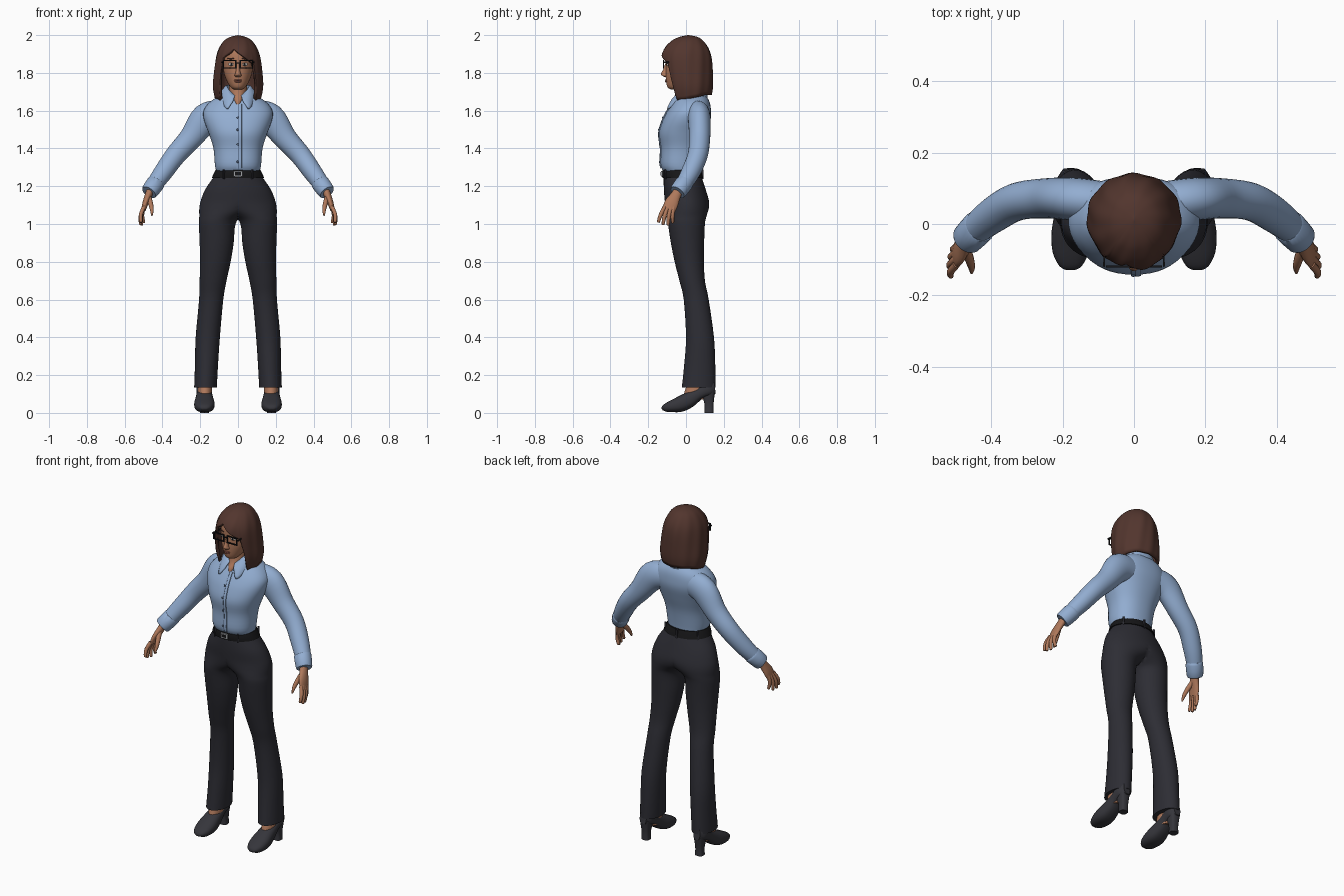
import bpy, bmesh, math
from mathutils import Vector, Matrix

if "Cube" in bpy.data.objects:
    bpy.data.objects.remove(bpy.data.objects["Cube"])

def mat(name, c):
    m = bpy.data.materials.new(name)
    m.diffuse_color = (*c, 1)
    m.use_nodes = True
    m.node_tree.nodes["Principled BSDF"].inputs["Base Color"].default_value = m.diffuse_color
    return m

SKIN = mat("tan_skin", (0.43, 0.19, 0.105))
HAIR = mat("brown_hair", (0.085, 0.036, 0.027))
SHIRT = mat("blue_shirt", (0.29, 0.42, 0.64))
PANTS = mat("charcoal_cloth", (0.026, 0.026, 0.034))
SHOE = mat("dark_leather", (0.036, 0.036, 0.044))
BLACK = mat("black", (0.008, 0.008, 0.009))
METAL = mat("grey_metal", (0.35, 0.36, 0.38))
LIPS = mat("rose_lips", (0.33, 0.11, 0.08))
WHITE = mat("eye_white", (0.6, 0.57, 0.54))
SEAM = mat("slate_button", (0.09, 0.13, 0.21))

def finish(name, bm, material, mirror=False, solid=0.0, recalc=True, angle=45):
    if recalc:
        bmesh.ops.recalc_face_normals(bm, faces=bm.faces)
    me = bpy.data.meshes.new(name)
    bm.to_mesh(me)
    bm.free()
    me.materials.append(material)
    ob = bpy.data.objects.new(name, me)
    bpy.context.collection.objects.link(ob)
    bpy.ops.object.select_all(action='DESELECT')
    ob.select_set(True)
    bpy.context.view_layer.objects.active = ob
    bpy.ops.object.shade_smooth_by_angle(angle=math.radians(angle))
    if solid:
        s = ob.modifiers.new("thickness", 'SOLIDIFY')
        s.thickness, s.offset = solid, -1
    if mirror:
        ob.modifiers.new("mirror", 'MIRROR').merge_threshold = 0.0005
    return ob

def smooth(rows, k):
    """Catmull-Rom resampling of rows of numbers."""
    out, n = [], len(rows)
    for i in range(n - 1):
        a, b, c, d = (rows[max(0, min(n - 1, i + o))] for o in (-1, 0, 1, 2))
        for s in range(k):
            t = s / k
            out.append([0.5 * (2*q + (r - p)*t + (2*p - 5*q + 4*r - w)*t*t + (3*q - p - 3*r + w)*t**3)
                        for p, q, r, w in zip(a, b, c, d)])
    return out + [list(rows[-1])]

def skin_rings(bm, rings, cap=True):
    vs = [[bm.verts.new(p) for p in r] for r in rings]
    n = len(vs[0])
    for a, b in zip(vs, vs[1:]):
        for i in range(n):
            bm.faces.new((a[i], a[(i+1) % n], b[(i+1) % n], b[i]))
    if cap:
        bm.faces.new(vs[0])
        bm.faces.new(vs[-1])

def power(c, p):
    return math.copysign(abs(c) ** (2 / p), c)

def loft(name, rows, material, k=4, n=36, p=2.0, half=False, mirror=False):
    """Stack of level sections: z, centre x, half width, front y, back y."""
    bm, rings = bmesh.new(), []
    for z, cx, rx, f, b in smooth(rows, k):
        ring = []
        for i in range(n):
            a = 2 * math.pi * i / n
            x = cx + rx * power(math.cos(a), p)
            ring.append((max(x, 0) if half else x, (f+b)/2 + (b-f)/2 * power(math.sin(a), p), z))
        rings.append(ring)
    skin_rings(bm, rings)
    if half:  # drop the wall on the mirror plane
        bmesh.ops.recalc_face_normals(bm, faces=bm.faces)
        wall = [f for f in bm.faces if all(abs(v.co.x) < 1e-6 for v in f.verts)]
        bmesh.ops.delete(bm, geom=wall, context='FACES')
    return finish(name, bm, material, mirror, recalc=not half)

def tube(name, rows, material, k=4, n=20, ref=(0, 1, 0), mirror=False, p=2.0):
    """Swept section: x, y, z, radius along ref, radius across."""
    pts = smooth(rows, k)
    bm, rings = bmesh.new(), []
    for i, q in enumerate(pts):
        t = (Vector(pts[min(i+1, len(pts)-1)][:3]) - Vector(pts[max(i-1, 0)][:3])).normalized()
        r = Vector(ref)
        u = (r - t * r.dot(t)).normalized()
        w = t.cross(u)
        rings.append([Vector(q[:3]) + u * q[3] * power(math.cos(2*math.pi*j/n), p)
                      + w * q[4] * power(math.sin(2*math.pi*j/n), p) for j in range(n)])
    skin_rings(bm, rings)
    return finish(name, bm, material, mirror)

def box(name, c, size, material, mirror=False, rot=0):
    bm = bmesh.new()
    bmesh.ops.create_cube(bm, size=1, matrix=Matrix.Translation(c) @ Matrix.Rotation(rot, 4, 'Z')
                          @ Matrix.Diagonal((*size, 1)))
    return finish(name, bm, material, mirror)

def blob(name, c, size, material, mirror=False, rot=0):
    bm = bmesh.new()
    bmesh.ops.create_uvsphere(bm, u_segments=16, v_segments=10, radius=1,
                              matrix=Matrix.Translation(c) @ Matrix.Rotation(rot, 4, 'Z')
                              @ Matrix.Diagonal((*size, 1)))
    return finish(name, bm, material, mirror)

def sheet(name, fn, cols, rows, material, thick, closed):
    """Sheet around the vertical axis, fn(u, v), v running downward."""
    bm = bmesh.new()
    g = [[bm.verts.new(fn(i / cols, j / rows)) for j in range(rows + 1)]
         for i in range(cols if closed else cols + 1)]
    for i in range(cols):
        a, b = g[i], g[(i + 1) % len(g)]
        for j in range(rows):
            bm.faces.new((a[j], a[j+1], b[j+1], b[j]))
    bmesh.ops.remove_doubles(bm, verts=bm.verts, dist=1e-5)
    return finish(name, bm, material, solid=thick, recalc=False, angle=60)

# Trousers: one leg with half the hips, mirrored
loft("trousers", [
    (1.275, 0, .112, -.115, .07), (1.24, 0, .135, -.118, .085), (1.18, 0, .175, -.117, .105),
    (1.12, 0, .198, -.112, .122), (1.08, .04, .165, -.106, .12), (1.04, .09, .115, -.1, .108),
    (1.0, .11, .097, -.095, .1), (.9, .113, .09, -.08, .096), (.8, .12, .081, -.06, .095),
    (.7, .132, .071, -.035, .1), (.6, .142, .064, -.012, .12), (.4, .16, .064, 0, .148),
    (.25, .167, .061, -.01, .155), (.135, .172, .06, -.022, .157)],
    PANTS, n=48, half=True, mirror=True)

# Belt, buckle and loops
loft("belt", [(1.243, 0, .139, -.125, .09), (1.265, 0, .13, -.127, .084), (1.285, 0, .12, -.124, .077)],
     BLACK, k=2, n=48)
box("buckle", (0, -.129, 1.266), (.045, .008, .03), METAL)
box("buckle_inset", (0, -.1335, 1.266), (.03, .002, .016), BLACK)
for a in (-55, -125, 35, 90, 145):
    r = math.radians(a)
    box("belt_loop", (.132 * math.cos(r), -.021 + .108 * math.sin(r), 1.263), (.008, .012, .05), PANTS,
        rot=r + math.pi / 2)

# Shirt body with placket and buttons
TORSO = [(1.27, 0, .112, -.112, .066), (1.31, 0, .122, -.134, .07), (1.4, 0, .13, -.133, .085),
         (1.48, 0, .155, -.142, .11), (1.55, 0, .18, -.123, .13), (1.6, 0, .182, -.098, .132),
         (1.645, 0, .15, -.07, .125), (1.68, 0, .095, -.05, .105), (1.70, 0, .06, -.035, .08)]
loft("shirt_body", TORSO, SHIRT, n=48, p=2.25)
front = [(r[0], r[3]) for r in smooth(TORSO, 4) if 1.285 < r[0] < 1.64]
tube("placket", [(.006, y - .001, z, .014, .004) for z, y in front], SHIRT, k=1, n=12, ref=(1, 0, 0), p=4)
tube("placket_seam", [(.004, y - .004, z, .002, .002) for z, y in front], SEAM, k=1, n=6, ref=(1, 0, 0))
for zb in (1.34, 1.42, 1.5, 1.57):
    y = min(front, key=lambda q: abs(q[0] - zb))
    blob("button", (-.002, y[1] - .005, y[0]), (.006, .004, .006), SEAM)

# Sleeves and cuffs
tube("sleeve", [(.09, .06, 1.58, .06, .075), (.17, .07, 1.558, .06, .08), (.25, .072, 1.455, .056, .062),
                (.33, .062, 1.365, .053, .055), (.395, .025, 1.275, .05, .05), (.445, -.015, 1.205, .042, .043)],
     SHIRT, k=5, n=28, mirror=True)
tube("cuff", [(.432, -.006, 1.222, .044, .045), (.436, -.009, 1.216, .048, .048),
              (.468, -.042, 1.172, .045, .045), (.471, -.045, 1.168, .038, .038)],
     SHIRT, k=2, n=28, mirror=True)

# Hands
tube("palm", [(.462, -.035, 1.185, .024, .02), (.475, -.055, 1.15, .028, .019), (.49, -.077, 1.11, .037, .016),
              (.5, -.09, 1.075, .034, .012)], SKIN, mirror=True)
for nm, y0, tip in (("index", -.113, (.514, -.147, 1.008)), ("middle", -.097, (.516, -.122, .995)),
                    ("ring", -.08, (.51, -.095, .992)), ("little", -.065, (.498, -.07, 1.005))):
    b = Vector((.498, y0, 1.09))
    e = Vector(tip)
    m = (b + e) / 2 + Vector((.009, -.004, 0))
    tube(nm + "_finger", [(*b, .011, .011), (*m, .0105, .0105), (*(e * .9 + m * .1), .008, .008), (*e, .003, .003)],
         SKIN, k=3, n=10, mirror=True)
tube("thumb", [(.475, -.06, 1.15, .015, .014), (.463, -.095, 1.11, .014, .013), (.456, -.12, 1.075, .011, .01),
               (.456, -.137, 1.045, .004, .004)], SKIN, k=3, n=12, mirror=True)

# Ankles, shoes and heels
loft("ankle", [(.07, .176, .036, -.02, .1), (.12, .175, .037, -.005, .11), (.2, .172, .036, .02, .11)],
     SKIN, k=2, n=20, mirror=True)
shoe = [(-.126, .012, .022, .012), (-.115, .006, .043, .033), (-.08, .003, .064, .05), (-.03, .005, .088, .054),
        (.02, .03, .112, .047), (.07, .07, .135, .041), (.12, .088, .17, .04), (.153, .1, .17, .022)]
tube("shoe", [(.178, y, (a + b) / 2, w, (b - a) / 2) for y, a, b, w in shoe], SHOE, n=24, ref=(1, 0, 0),
     mirror=True, p=2.5)
loft("heel", [(0, .178, .024, .098, .146), (.05, .178, .023, .097, .146), (.12, .178, .034, .075, .155)],
     SHOE, n=20, p=3, mirror=True)

# Neck and head
loft("neck", [(1.62, 0, .01, -.086, .02), (1.65, 0, .03, -.078, .05), (1.68, 0, .045, -.06, .06),
              (1.72, 0, .048, -.05, .06), (1.77, 0, .05, -.045, .06)], SKIN)
loft("head", [(1.712, 0, .02, -.08, -.04), (1.722, 0, .036, -.096, -.01), (1.745, 0, .053, -.104, .03),
              (1.79, 0, .072, -.108, .07), (1.84, 0, .08, -.107, .09), (1.9, 0, .083, -.105, .1),
              (1.95, 0, .07, -.08, .09), (1.975, 0, .03, -.03, .05)], SKIN)
loft("nose", [(1.778, 0, .012, -.112, -.09), (1.787, 0, .019, -.129, -.09), (1.797, 0, .014, -.132, -.09),
              (1.82, 0, .01, -.12, -.09), (1.85, 0, .008, -.11, -.09)], SKIN, k=3, n=16)
blob("upper_lip", (0, -.105, 1.762), (.022, .006, .004), LIPS)
blob("lower_lip", (0, -.104, 1.754), (.018, .007, .005), LIPS)
blob("eye", (.036, -.096, 1.845), (.016, .006, .008), WHITE, True, .3)
blob("iris", (.035, -.1, 1.845), (.007, .004, .007), BLACK, True, .3)
blob("eyebrow", (.038, -.096, 1.876), (.02, .006, .004), HAIR, True, .35)

# Glasses
for z in (1.826, 1.865):
    box("glasses_rim", (.044, -.119, z), (.064, .006, .006), BLACK, True)
for x in (.012, .076):
    box("glasses_side", (x, -.119, 1.8455), (.006, .006, .044), BLACK, True)
box("glasses_bridge", (0, -.12, 1.853), (.022, .006, .006), BLACK)
box("glasses_temple", (.081, -.06, 1.856), (.005, .12, .008), BLACK, True, .06)

# Collar: open band whose lower edge drops into two points
def collar(u, v):
    a = math.radians(14 + 332 * u)
    d = min(a, 2 * math.pi - a)
    w = math.exp(-((d - .6) / .33) ** 2)
    fr = max(0, math.cos(a))
    top = Vector((.063 * math.sin(a), .015 - .068 * math.cos(a), 1.735 - .055 * fr ** 2))
    low = Vector((.105 * math.sin(a), .025 - .09 * math.cos(a) - .05 * w, 1.665 - .055 * w))
    return top.lerp(low, v) + Vector((math.sin(a), -math.cos(a), 0)) * .008 * math.sin(v * math.pi)
sheet("collar", collar, 60, 6, SHIRT, .007, False)

# Hair: bob with side-parted fringe; each column falls to its own length
SHAPE = smooth([(2.0, 0, .01, .015), (1.99, .042, -.035, .062), (1.97, .074, -.075, .092), (1.93, .101, -.115, .12),
                (1.88, .117, -.131, .135), (1.8, .128, -.122, .141), (1.72, .132, -.105, .141),
                (1.64, .115, -.08, .125)], 8)
def section(z):
    for a, b in zip(SHAPE, SHAPE[1:]):
        if z >= b[0]:
            t = (a[0] - z) / (a[0] - b[0])
            return [p + (q - p) * t for p, q in zip(a, b)][1:]
    return SHAPE[-1][1:]

def hair(u, v):
    a = 2 * math.pi * u
    s = a if a < math.pi else a - 2 * math.pi
    d = abs(s)
    fringe = 1.93 - .085 * abs(s + .22) ** .9
    side = 1.655 + .028 * min(1, max(0, (d - 1.2) / 1.2))
    t = min(1, max(0, (d - .72) / .16))
    bottom = fringe + (side - fringe) * t * t * (3 - 2 * t)
    z = 2 - (2 - bottom) * (1 - math.cos(v * math.pi / 2))
    rx, f, b = section(z)
    k = 1 + .014 * math.sin(11 * a + 5 * v) * min(1, 2 * v)
    return (rx * k * math.sin(a), (f + b) / 2 - (b - f) / 2 * k * math.cos(a), z)
sheet("hair", hair, 120, 26, HAIR, .016, True)
